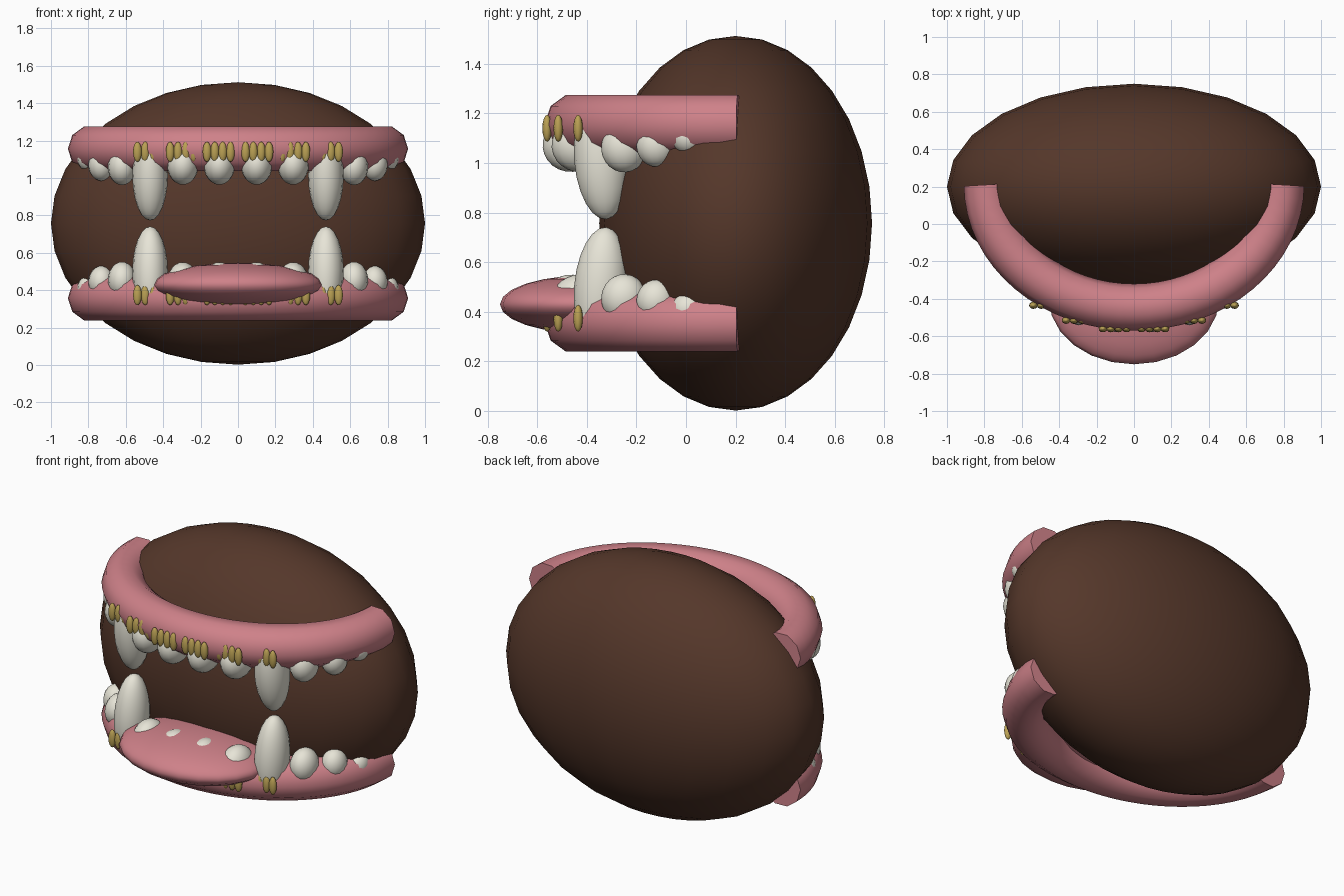
import bpy
from math import sin, cos, pi, radians

if "Cube" in bpy.data.objects:
    bpy.data.objects.remove(bpy.data.objects["Cube"])

MID = 1.514  # upper z + lower z


def material(name, rgb):
    m = bpy.data.materials.new(name)
    m.diffuse_color = (*rgb, 1)
    m.use_nodes = True
    m.node_tree.nodes["Principled BSDF"].inputs["Base Color"].default_value = m.diffuse_color
    return m


BROWN = material("dark_brown", (0.09, 0.038, 0.023))
PINK = material("gum_pink", (0.62, 0.22, 0.25))
CREAM = material("tooth_cream", (0.80, 0.78, 0.68))
GOLD = material("gold", (0.50, 0.36, 0.09))


def ellipsoid(name, loc, radii, mat, seg=16, rings=12, rot=(0, 0, 0)):
    bpy.ops.mesh.primitive_uv_sphere_add(segments=seg, ring_count=rings, location=loc, rotation=rot)
    o = bpy.context.object
    o.name = name
    o.scale = radii
    o.data.materials.append(mat)
    bpy.ops.object.shade_smooth()
    return o


def gum(name, z):
    # ten-sided tube swept along half an ellipse
    c = bpy.data.curves.new(name, 'CURVE')
    c.dimensions = '3D'
    c.bevel_depth = 0.125
    c.bevel_resolution = 3
    c.use_fill_caps = True
    s = c.splines.new('POLY')
    n = 32
    s.points.add(n)
    for i, p in enumerate(s.points):
        a = pi + pi * i / n
        p.co = (0.785 * cos(a), 0.21 + 0.655 * sin(a), z, 1)
    s.use_smooth = True
    o = bpy.data.objects.new(name, c)
    bpy.context.collection.objects.link(o)
    c.materials.append(PINK)
    # convert to mesh so that the end caps stay sharp
    bpy.ops.object.select_all(action='DESELECT')
    o.select_set(True)
    bpy.context.view_layer.objects.active = o
    bpy.ops.object.convert(target='MESH')
    bpy.ops.object.shade_smooth_by_angle(angle=radians(50))


# mouth interior and tongue
ellipsoid("mouth_cavity", (0, 0.2, MID / 2), (1.0, 0.55, 0.755), BROWN, 24, 16)
ellipsoid("tongue", (0, -0.4, 0.43), (0.455, 0.35, 0.117), PINK, 24, 12)

# upper teeth on one side: centre, radii
TEETH = [
    ("inner_incisor", (0.10, -0.463, 1.072), (0.085, 0.115, 0.108)),
    ("outer_incisor", (0.295, -0.43, 1.072), (0.085, 0.112, 0.108)),
    ("canine", (0.47, -0.343, 1.015), (0.095, 0.108, 0.243)),
    ("premolar", (0.62, -0.25, 1.06), (0.076, 0.092, 0.098)),
    ("molar", (0.73, -0.12, 1.07), (0.07, 0.08, 0.086)),
    ("back_molar", (0.80, 0.01, 1.105), (0.06, 0.07, 0.068)),
]
# groups of gold beads: centre x, y
BEADS = [(0.103, -0.56), (0.30, -0.515), (0.475, -0.435)]

for jaw, flip in (("upper", False), ("lower", True)):
    def height(z):
        return MID - z if flip else z
    gum(jaw + "_gum", height(1.156))
    for side in (-1, 1):
        for name, (x, y, z), r in TEETH:
            tilt = (radians(-5 if flip else 5), 0, 0)
            ellipsoid(f"{jaw}_{name}", (side * x, y, height(z)), r, CREAM, rot=tilt)
        for x, y in BEADS:
            for k in range(4):
                ellipsoid(f"{jaw}_gold_bead", (side * (x + (k - 1.5) * 0.042), y, height(1.14)),
                          (0.023, 0.019, 0.054), GOLD, 12, 8)
